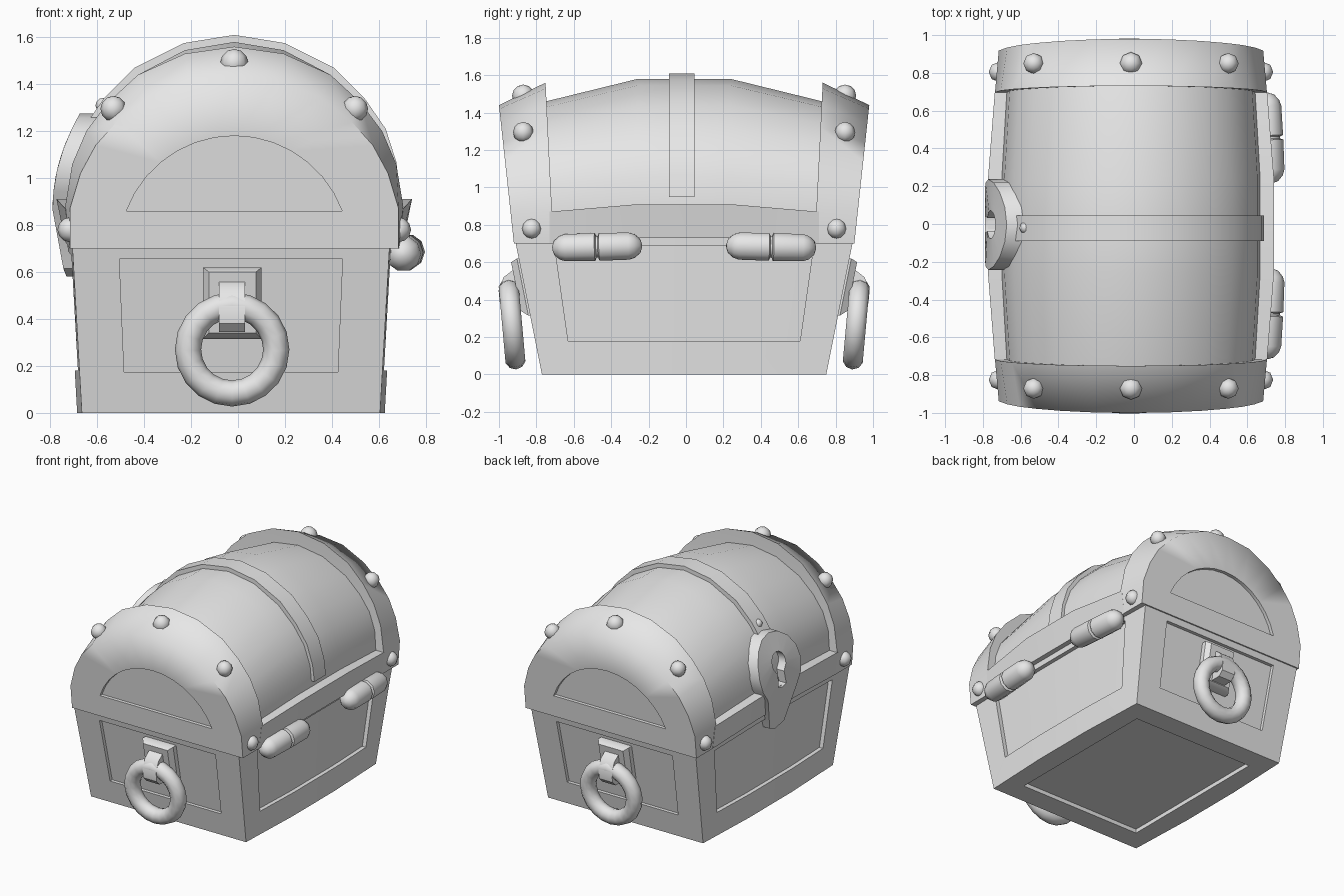
import bpy, bmesh, math
from mathutils import Vector, Matrix

cube = bpy.data.objects.get("Cube")
if cube:
    bpy.data.objects.remove(cube)

GREY = (0.8, 0.8, 0.8, 1)
mat = bpy.data.materials.new("plain_grey")
mat.use_nodes = True
mat.diffuse_color = GREY
mat.node_tree.nodes["Principled BSDF"].inputs["Base Color"].default_value = GREY

CY = -0.01       # middle of the chest along its length
LID_X = -0.016   # middle of the lid across
BODY_X = -0.03   # middle of the body across
MID = 0.25       # half length of the straight middle section


def finish(bm, name, angle=35):
    bmesh.ops.remove_doubles(bm, verts=bm.verts, dist=0.0005)
    bmesh.ops.recalc_face_normals(bm, faces=bm.faces)
    mesh = bpy.data.meshes.new(name)
    bm.to_mesh(mesh)
    bm.free()
    mesh.materials.append(mat)
    obj = bpy.data.objects.new(name, mesh)
    bpy.context.collection.objects.link(obj)
    bpy.ops.object.select_all(action='DESELECT')
    obj.select_set(True)
    bpy.context.view_layer.objects.active = obj
    bpy.ops.object.shade_smooth_by_angle(angle=math.radians(angle))
    return obj


def bridge(bm, loops):
    rings = [[bm.verts.new(p) for p in loop] for loop in loops]
    for a, b in zip(rings, rings[1:]):
        for i in range(len(a)):
            j = (i + 1) % len(a)
            bm.faces.new((a[i], a[j], b[j], b[i]))
    return rings


def fill(bm, ring):
    n = len(ring)
    if n == 8:  # three quads along a bent panel
        for i in range(3):
            bm.faces.new((ring[i], ring[i + 1], ring[n - 2 - i], ring[n - 1 - i]))
    else:
        bm.faces.new(ring)


def framed_panel(bm, outer, inner, push):
    """Flat border around a panel that is sunk by the vector push."""
    sunk = [Vector(p) + Vector(push) for p in inner]
    fill(bm, bridge(bm, [outer, inner, sunk])[-1])


def loft(name, loops, angle=35):
    bm = bmesh.new()
    rings = bridge(bm, loops)
    bm.faces.new(rings[0])
    bm.faces.new(rings[-1])
    return finish(bm, name, angle)


def arch(half):
    """Mirror a half profile running from base to crown."""
    return half + [(-x, z) for x, z in reversed(half[:-1])]


# Body: tapered box, bulging at the middle, with a sunk panel on each side
def body_point(side, y, z):
    end = 0.76 + 0.2 * z
    bulge = 0.02 * min(1, (end - abs(y)) / (end - MID))
    return (BODY_X + side * (0.635 + 0.057 * z + bulge), y + CY, z)


def side_loop(side, low, high, z0, z_end, z_mid):
    pts = [(-low, z0), (-MID, z0), (MID, z0), (low, z0),
           (high, z_end), (MID, z_mid), (-MID, z_mid), (-high, z_end)]
    return [body_point(side, y, z) for y, z in pts]


bm = bmesh.new()
sides = {s: side_loop(s, 0.76, 0.9, 0, 0.7, 0.73) for s in (-1, 1)}
for s in (-1, 1):
    framed_panel(bm, sides[s], side_loop(s, 0.62, 0.69, 0.18, 0.67, 0.69), (-0.03 * s, 0, 0))
    outer = [body_point(-1, s * 0.76, 0), body_point(1, s * 0.76, 0),
             body_point(1, s * 0.9, 0.7), body_point(-1, s * 0.9, 0.7)]
    inner = [(BODY_X + x, CY + s * (0.76 + 0.2 * z), z) for x, z in
             ((-0.455, 0.175), (0.455, 0.175), (0.475, 0.655), (-0.475, 0.655))]
    framed_panel(bm, outer, inner, (0, -0.025 * s, 0))
floor_out = sides[-1][:4] + sides[1][3::-1]
floor_in = [(BODY_X + x, CY + y, 0) for x, ys in ((-0.5, (-0.6, -MID, MID, 0.6)),
            (0.5, (0.6, MID, -MID, -0.6))) for y in ys]
framed_panel(bm, floor_out, floor_in, (0, 0, 0.03))
fill(bm, [bm.verts.new(p) for p in sides[-1][:3:-1] + sides[1][4:]])
finish(bm, "chest_body")

# Lid: barrel skin between the end bands
skin = arch([(0.685, 0.8), (0.685, 0.9), (0.67, 1.06), (0.62, 1.2), (0.535, 1.32),
             (0.41, 1.44), (0.21, 1.545), (0, 1.58)])
loops = []
for y, sx, sz in ((-0.76, 0.955, 0.86), (-MID, 1, 1), (MID, 1, 1), (0.76, 0.955, 0.86)):
    loops.append([(LID_X + x * sx, CY + y, 0.82 * sz + (z - 0.9) * sz + 0.08) for x, z in skin]
                 if sz == 1 else
                 [(LID_X + x * sx, CY + y, 0.87 + (z - 0.9) * sz) for x, z in skin])
loft("lid_skin", loops)

# Rim along the long sides of the lid
loops = []
for y, low, high, z0, z1 in ((-0.72, 0.7, 0.72, 0.7, 0.87), (-MID, 0.72, 0.757, 0.73, 0.91),
                             (MID, 0.72, 0.757, 0.73, 0.91), (0.72, 0.7, 0.72, 0.7, 0.87)):
    loops.append([(LID_X + x, CY + y, z) for x, z in
                  ((-low, z0), (low, z0), (high, z1), (-high, z1))])
loft("lid_rim", loops)

# Rounded end bands with a sunk half-round panel
face_edge = arch([(0.7, 0.7), (0.7, 0.87), (0.655, 1.02), (0.59, 1.14), (0.5, 1.24),
                  (0.37, 1.34), (0.19, 1.42), (0, 1.44)])
band_edge = arch([(0.7, 0.7), (0.72, 0.88), (0.69, 1.06), (0.63, 1.2), (0.54, 1.32),
                  (0.41, 1.44), (0.21, 1.53), (0, 1.56)])
panel_edge = [(0.49 * math.sin(a), 0.69 + 0.49 * math.cos(a))
              for a in (1.215 * (1 - i / 7) for i in range(15))]


def end_loop(profile, s, y0, slope, scale=1.0):
    return [(LID_X + x * scale, CY + s * (y0 + slope * (z - 0.7)), 0.7 + (z - 0.7) * scale)
            for x, z in profile]


for s, label in ((-1, "front"), (1, "back")):
    bm = bmesh.new()
    face = end_loop(face_edge, s, 0.91, 0.108)
    framed_panel(bm, face, end_loop(panel_edge, s, 0.91, 0.108), (0, -0.025 * s, 0))
    rings = bridge(bm, [face, end_loop(band_edge, s, 0.698, 0.05),
                        end_loop(band_edge, s, 0.698, 0.05, 0.85)])
    bm.faces.new(rings[-1])
    finish(bm, label + "_lid_band", 76)

# Strap over the crown
strap = arch([(0.705, 0.95), (0.69, 1.07), (0.645, 1.21), (0.555, 1.34),
              (0.425, 1.47), (0.215, 1.575), (0, 1.61)])
loft("lid_strap", [[(LID_X + x, y, z) for x, z in strap] for y in (-0.09, 0.045)])


# Rivets
def rivet(name, pos, radius):
    bm = bmesh.new()
    bmesh.ops.create_uvsphere(bm, u_segments=8, v_segments=6, radius=radius,
                              matrix=Matrix.Translation(pos))
    finish(bm, name, 60)


for s, label in ((-1, "front"), (1, "back")):
    rivet(label + "_crown_rivet", (LID_X, CY + s * 0.86, 1.49), 0.06)
    for side, hand in ((-1, "right"), (1, "left")):
        rivet(f"{label}_{hand}_upper_rivet", (LID_X + side * 0.515, CY + s * 0.86, 1.295), 0.055)
        rivet(f"{label}_{hand}_lower_rivet", (LID_X + side * 0.7, CY + s * 0.815, 0.78), 0.053)
rivet("strap_rivet", (-0.575, -0.02, 1.31), 0.032)

# Hinges: domed barrels with a groove in the middle
barrel = [(-0.24, 0.01), (-0.23, 0.04), (-0.2, 0.066), (-0.17, 0.076), (-0.012, 0.078), (-0.005, 0.06)]
barrel += [(-y, r) for y, r in reversed(barrel)]
for s, label in ((-1, "front"), (1, "back")):
    place = (Matrix.Translation((0.712, CY + s * 0.465, 0.682))
             @ Matrix.Rotation(s * 0.05, 4, 'Z') @ Matrix.Rotation(-s * 0.025, 4, 'X'))
    rings = [[place @ Vector((r * math.cos(i * math.pi / 5), y, r * math.sin(i * math.pi / 5)))
              for i in range(10)] for y, r in barrel]
    loft(label + "_hinge", rings, 50)

# Ring handles with mounting plate and loop
loop_profile = [(0.85, 0.575), (0.9, 0.57), (0.965, 0.52), (0.992, 0.45), (0.985, 0.38),
                (0.95, 0.345), (0.85, 0.345)]
for s, label in ((-1, "front"), (1, "back")):
    plate = []
    for lift, w, z0, z1 in ((-0.03, 0.125, 0.315, 0.62), (0.01, 0.125, 0.315, 0.62),
                            (0.045, 0.1, 0.34, 0.6)):
        plate.append([(-0.024 + x, CY + s * (0.76 + 0.2 * z + lift), z) for x, z in
                      ((-w, z0), (w, z0), (w, z1), (-w, z1))])
    loft(label + "_handle_plate", plate)
    loft(label + "_handle_loop", [[(x, CY + s * y, z) for y, z in loop_profile]
                                  for x in (-0.08, 0.03)])
    bpy.ops.mesh.primitive_torus_add(major_segments=20, minor_segments=10, major_radius=0.188,
                                     minor_radius=0.056, location=(-0.025, CY + s * 0.92, 0.27),
                                     rotation=(math.pi / 2 - s * 0.09, 0, 0))
    ring = bpy.context.object
    ring.name = label + "_handle_ring"
    ring.data.materials.append(mat)
    bpy.ops.object.shade_smooth_by_angle(angle=math.radians(60))

# Lock: round curved plate with a tongue and a keyhole
angles = [math.radians(90 + 22.5 * i) for i in range(16)]
outline = [(0.24 * math.cos(a), 0.24 * math.sin(a)) for a in angles]
keyhole = [(0.075 * math.cos(a), 0.04 + 0.075 * math.sin(a)) for a in angles]
outline[7:10] = [(-0.085, -0.42), (0, -0.455), (0.085, -0.42)]
keyhole[6:11] = [(-0.035, -0.03), (-0.045, -0.12), (0, -0.13), (0.045, -0.12), (0.035, -0.03)]


def lock_loop(shape, depth):
    return [(-0.79 + 0.71 * (h + 0.165) ** 2 + depth, y - 0.003, 1.035 + h) for y, h in shape]


loft("lock_plate", [lock_loop(outline, 0.1), lock_loop(outline, 0),
                    lock_loop(keyhole, 0), lock_loop(keyhole, 0.06)])
